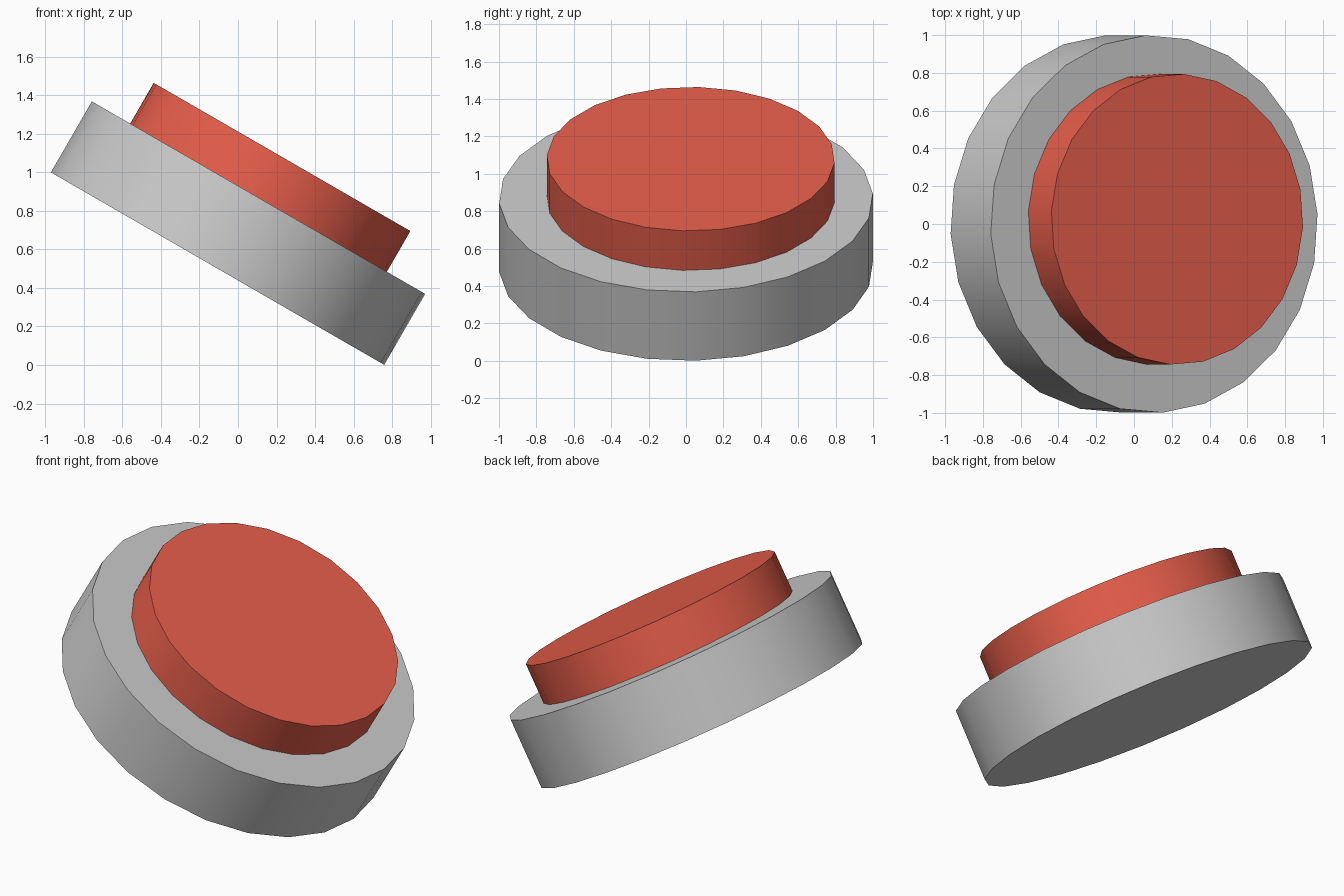
import bpy
import math
from mathutils import Matrix

if "Cube" in bpy.data.objects:
    bpy.data.objects.remove(bpy.data.objects["Cube"])

TILT = Matrix.Rotation(math.radians(30), 4, 'Y')
CENTRE = Matrix.Translation((-0.106, 0, 0.5))  # centre of the base underside


def disc(name, radius, z0, z1, turn, y=0.0):
    """24-sided cylinder along the tilted axis, from height z0 to z1."""
    bpy.ops.mesh.primitive_cylinder_add(vertices=24, radius=radius, depth=z1 - z0)
    ob = bpy.context.object
    ob.name = name
    # the primitive starts on a 15 degree step, so turn is the vertex offset
    local = Matrix.Translation((0, y, (z0 + z1) / 2)) @ Matrix.Rotation(math.radians(turn), 4, 'Z')
    ob.data.transform(CENTRE @ TILT @ local)
    bpy.ops.object.shade_smooth_by_angle(angle=math.radians(30))
    return ob


# grey housing
disc("button_base", 1.0, 0.0, 0.425, 3)

# red cap, slightly sunk into the housing
cap = disc("button_cap", 0.77, 0.405, 0.669, -3.2, y=0.025)
red = bpy.data.materials.new("red")
red.diffuse_color = (0.8, 0.113, 0.07, 1)
red.use_nodes = True
red.node_tree.nodes["Principled BSDF"].inputs["Base Color"].default_value = red.diffuse_color
cap.data.materials.append(red)
